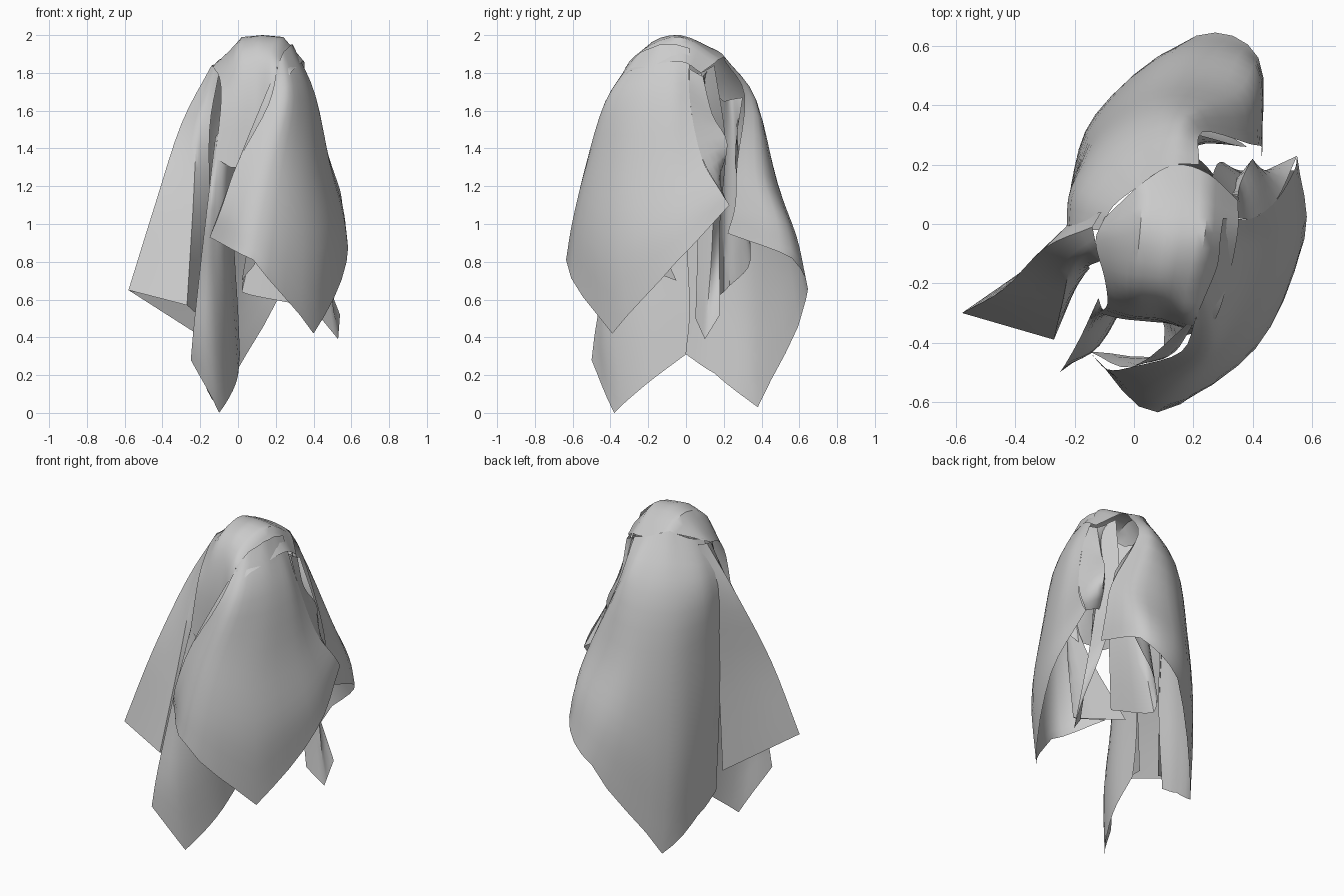
import bpy, bmesh
from mathutils import Vector


def spline(pts, t):
    # Catmull-Rom through the points, t in 0..len-1; also returns the straight blend
    n = len(pts)
    i = min(int(t), n - 2)
    f = t - i
    b, c = pts[i], pts[i + 1]
    a = pts[i - 1] if i > 0 else b * 2 - c
    d = pts[i + 2] if i + 2 < n else c * 2 - b
    curve = 0.5 * (2 * b + (c - a) * f + (2 * a - 5 * b + 4 * c - d) * f * f
                   + (3 * b - a - 3 * c + d) * f ** 3)
    return curve, b.lerp(c, f)


def cloth(name, rows, soft=True, nu=4, nv=4):
    """Sheet lofted through rows (top to hem); hems keep straight pointed edges."""
    rows = [[Vector(p) for p in r] for r in rows]
    cols = len(rows[0])
    bm = bmesh.new()
    grid = []
    for j in range((len(rows) - 1) * nv + 1):
        line = [spline([r[k] for r in rows], j / nv)[0] for k in range(cols)]
        out = []
        for i in range((cols - 1) * nu + 1):
            c, s = spline(line, i / nu)
            p = Vector((c.x, c.y, s.z)) if soft else s
            out.append(bm.verts.new(p))
        grid.append(out)
    for r, q in zip(grid, grid[1:]):
        for i in range(len(r) - 1):
            bm.faces.new((r[i], q[i], q[i + 1], r[i + 1]))
    bmesh.ops.remove_doubles(bm, verts=bm.verts, dist=0.0005)
    bmesh.ops.recalc_face_normals(bm, faces=bm.faces)
    me = bpy.data.meshes.new(name)
    bm.to_mesh(me)
    bm.free()
    ob = bpy.data.objects.new(name, me)
    bpy.context.collection.objects.link(ob)
    bpy.ops.object.select_all(action='DESELECT')
    ob.select_set(True)
    bpy.context.view_layer.objects.active = ob
    bpy.ops.object.shade_smooth_by_angle(angle=0.7)
    return ob


# rounded crown, running over the top and down the front face
cloth("crown", [
    [(-.10, .02, 1.87), (.03, .14, 1.93), (.14, .20, 1.89), (.25, .17, 1.87), (.35, .08, 1.80)],
    [(-.13, -.06, 1.83), (.02, -.03, 1.99), (.13, -.03, 2.0), (.24, -.03, 1.99), (.35, -.03, 1.86)],
    [(-.10, -.18, 1.78), (0, -.21, 1.90), (.10, -.22, 1.93), (.20, -.23, 1.92), (.31, -.22, 1.83)],
    [(-.09, -.27, 1.65), (0, -.30, 1.66), (.10, -.31, 1.70), (.18, -.34, 1.76), (.26, -.34, 1.75)],
    [(-.12, -.30, 1.35), (-.04, -.32, 1.3), (.06, -.33, 1.3), (.13, -.34, 1.3), (.16, -.38, 1.35)],
])

# large panel on the right and front
cloth("right_panel", [
    [(.21, -.31, 1.84), (.24, -.24, 1.91), (.28, -.14, 1.95), (.29, -.05, 1.95), (.30, .02, 1.93)],
    [(.16, -.43, 1.63), (.27, -.41, 1.66), (.37, -.25, 1.67), (.41, -.08, 1.68), (.40, .02, 1.66)],
    [(.0, -.48, 1.33), (.18, -.53, 1.3), (.38, -.38, 1.25), (.48, -.12, 1.3), (.48, .08, 1.36)],
    [(-.09, -.49, 1.08), (.12, -.60, 1.02), (.41, -.42, .85), (.55, -.1, 1.0), (.54, .18, 1.18)],
    [(-.15, -.43, .93), (.08, -.635, .81), (.40, -.39, .42), (.575, -.05, .80), (.55, .23, 1.10)],
])

# large panel on the back and left
cloth("back_panel", [
    [(-.11, -.02, 1.86), (-.07, .06, 1.88), (.02, .13, 1.93), (.07, .16, 1.92), (.14, .20, 1.89), (.22, .20, 1.87)],
    [(-.22, -.02, 1.6), (-.20, .12, 1.6), (-.09, .27, 1.6), (.06, .36, 1.62), (.17, .37, 1.66), (.23, .31, 1.68)],
    [(-.22, -.04, 1.2), (-.21, .12, 1.2), (-.12, .33, 1.15), (.10, .48, 1.2), (.34, .44, 1.25), (.39, .27, 1.32)],
    [(-.21, -.03, .75), (-.21, .14, .7), (-.13, .37, .58), (.13, .58, .87), (.40, .53, 1.0), (.43, .26, 1.1)],
    [(-.21, .0, .31), (-.19, .15, .21), (-.10, .38, .03), (.21, .635, .60), (.42, .56, .82), (.43, .22, .95)],
])

# creased flap standing out to the left
cloth("left_flap", [
    [(-.11, .04, 1.85), (-.14, -.01, 1.84), (-.13, -.06, 1.83), (-.10, -.12, 1.80)],
    [(-.20, .02, 1.55), (-.30, -.08, 1.53), (-.21, -.14, 1.52), (-.15, -.14, 1.50)],
    [(-.21, -.02, 1.05), (-.44, -.22, 1.1), (-.24, -.26, 1.05), (-.15, -.15, 1.05)],
    [(-.22, -.05, .42), (-.58, -.30, .65), (-.27, -.39, .57), (-.17, -.15, .48)],
], soft=False)

# long narrow tail hanging in the front gap
cloth("front_tail", [
    [(-.12, -.25, 1.46), (-.10, -.29, 1.48), (-.04, -.26, 1.5), (0, -.05, 1.5)],
    [(-.18, -.38, .95), (-.13, -.34, .95), (-.06, -.25, .95), (-.02, .0, .95)],
    [(-.23, -.47, .5), (-.12, -.41, .45), (-.03, -.23, .5), (0, .02, .55)],
    [(-.25, -.50, .28), (-.10, -.38, .0), (-.01, -.2, .16), (.01, .0, .31)],
])

# inner return of the right panel behind its front edge
cloth("front_inner_fold", [
    [(.21, -.31, 1.84), (.21, -.32, 1.83), (.20, -.31, 1.83)],
    [(.0, -.48, 1.33), (.14, -.43, 1.35), (.13, -.33, 1.35)],
    [(-.15, -.43, .93), (.10, -.42, .85), (.02, -.05, .70)],
])

# narrow creased tail in the gap between right and back panels
cloth("rear_tail", [
    [(.29, .02, 1.80), (.32, .08, 1.80), (.26, .15, 1.84)],
    [(.33, .04, 1.4), (.38, .14, 1.4), (.29, .21, 1.42)],
    [(.38, .06, .95), (.45, .14, .92), (.36, .18, 1.0)],
    [(.44, .05, .50), (.53, .10, .39), (.54, .18, .52)],
], soft=False)

# crumpled return behind the rear edge of the right panel
cloth("rear_inner_fold", [
    [(.35, .02, 1.82), (.35, .09, 1.78), (.28, .12, 1.82)],
    [(.40, .02, 1.66), (.36, .14, 1.58), (.22, .03, 1.60)],
    [(.48, .08, 1.36), (.40, .22, 1.42), (.24, .02, 1.35)],
    [(.55, .23, 1.10), (.40, .16, 1.20), (.30, .10, 1.15)],
], soft=False)

# short inner curtain under the back panel
cloth("rear_inner_curtain", [
    [(.29, .14, 1.70), (.24, .20, 1.65), (.20, .24, 1.66), (.22, .30, 1.67)],
    [(.30, .13, 1.25), (.15, .20, 1.2), (.18, .29, 1.25), (.38, .26, 1.32)],
    [(.29, .14, .58), (.02, .20, .64), (.13, .33, .77), (.24, .34, .92)],
])
